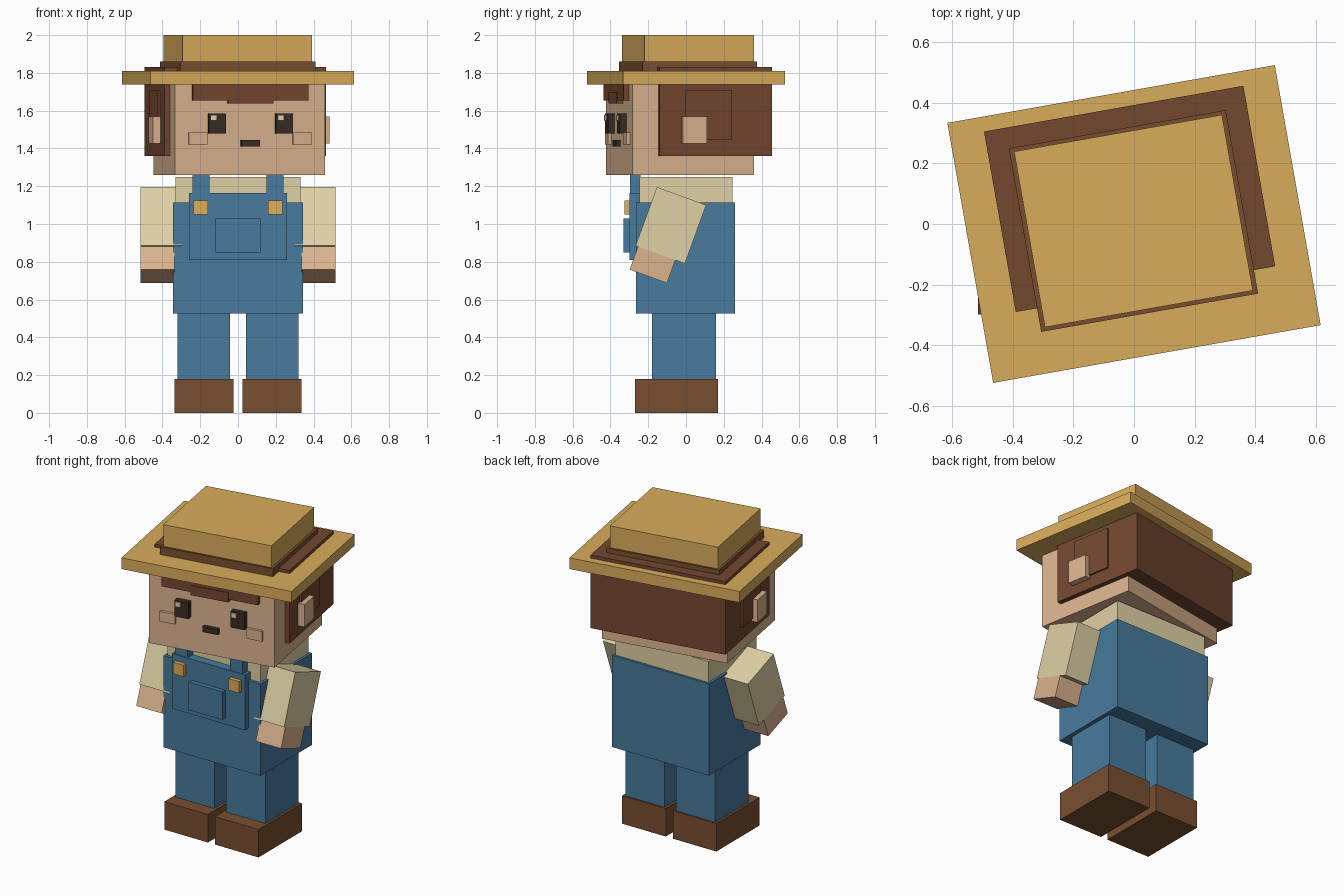
import bpy
from math import radians
from mathutils import Matrix, Vector

cube = bpy.data.objects.get("Cube")
if cube:
    bpy.data.objects.remove(cube, do_unlink=True)


def srgb(c):
    c /= 255
    return c / 12.92 if c <= 0.04045 else ((c + 0.055) / 1.055) ** 2.4


def material(name, r, g, b):
    colour = (srgb(r), srgb(g), srgb(b), 1)
    m = bpy.data.materials.new(name)
    m.use_nodes = True
    m.diffuse_color = colour
    bsdf = next(n for n in m.node_tree.nodes if n.type == "BSDF_PRINCIPLED")
    bsdf.inputs["Base Color"].default_value = colour
    bsdf.inputs["Roughness"].default_value = 0.9
    return m


straw = material("straw", 216, 172, 91)
hair = material("hair brown", 116, 72, 48)
leather = material("leather brown", 121, 79, 48)
skin = material("skin", 220, 180, 143)
cream = material("cream cloth", 224, 209, 165)
denim = material("blue denim", 72, 123, 158)
brass = material("brass", 226, 174, 88)
dark = material("dark brown", 58, 44, 36)
glint = material("eye glint", 225, 215, 185)


def box(name, mat, x, y, z, frame=Matrix()):
    """Box spanning three (min, max) ranges, placed by a frame matrix."""
    lo, hi = Vector((x[0], y[0], z[0])), Vector((x[1], y[1], z[1]))
    bpy.ops.mesh.primitive_cube_add(size=1)
    ob = bpy.context.object
    ob.name = name
    ob.data.transform(frame @ Matrix.Translation((lo + hi) / 2)
                      @ Matrix.Diagonal((*(hi - lo), 1)))
    ob.data.materials.append(mat)
    return ob


def pair(name, mat, x, y, z, frame=Matrix()):
    """Left and right boxes mirrored across x = 0."""
    box("left_" + name, mat, x, y, z, frame)
    box("right_" + name, mat, (-x[1], -x[0]), y, z, frame)


# Legs and shoes
pair("shoe", leather, (0.025, 0.335), (-0.27, 0.17), (0, 0.18))
pair("leg", denim, (0.042, 0.32), (-0.18, 0.16), (0.18, 0.53))

# Overalls and shirt
box("overalls_body", denim, (-0.345, 0.345), (-0.265, 0.26), (0.525, 1.115))
box("shirt", cream, (-0.33, 0.33), (-0.245, 0.245), (1.1, 1.25))
box("bib", denim, (-0.26, 0.26), (-0.3, -0.24), (0.81, 1.165))
box("bib_pocket", denim, (-0.12, 0.12), (-0.33, -0.3), (0.85, 1.03))
pair("strap", denim, (0.15, 0.24), (-0.297, -0.24), (1.1, 1.26))
pair("buckle", brass, (0.16, 0.235), (-0.325, -0.3), (1.05, 1.125))

# Arms swing forward from the shoulder
arm = Matrix.Translation((0, -0.08, 0.993)) @ Matrix.Rotation(radians(-20), 4, "X")
pair("sleeve", cream, (0.3, 0.515), (-0.139, 0.139), (-0.165, 0.165), arm)
pair("hand", skin, (0.335, 0.515), (-0.125, 0.085), (-0.295, -0.165), arm)

# Head turned slightly to one side
turn = Matrix.Rotation(radians(10), 4, "Z")
box("head", skin, (-0.403, 0.403), (-0.36, 0.295), (1.26, 1.78), turn)
box("hair", hair, (-0.434, 0.434), (-0.218, 0.386), (1.36, 1.83), turn)
box("fringe", hair, (-0.31, 0.31), (-0.39, -0.34), (1.655, 1.76), turn)
box("fringe_tip", hair, (-0.12, 0.12), (-0.395, -0.34), (1.638, 1.7), turn)
pair("side_hair", hair, (0.42, 0.445), (-0.08, 0.17), (1.445, 1.71), turn)
pair("ear", skin, (0.4, 0.475), (-0.1, 0.03), (1.425, 1.57), turn)

# Face
pair("eye", dark, (0.135, 0.225), (-0.395, -0.355), (1.48, 1.585), turn)
for side, cx in (("left", 0.16), ("right", -0.2)):
    box(side + "_eye_glint", glint, (cx - 0.016, cx + 0.016),
        (-0.403, -0.394), (1.548, 1.578), turn)
pair("cheek", skin, (0.23, 0.33), (-0.378, -0.355), (1.42, 1.485), turn)
box("mouth", dark, (-0.05, 0.05), (-0.385, -0.355), (1.41, 1.445), turn)

# Straw hat
box("hat_brim", straw, (-0.548, 0.548), (-0.435, 0.435), (1.738, 1.81), turn)
box("hat_band", leather, (-0.363, 0.363), (-0.297, 0.317), (1.8, 1.86), turn)
box("hat_crown", straw, (-0.348, 0.348), (-0.284, 0.304), (1.84, 2), turn)
